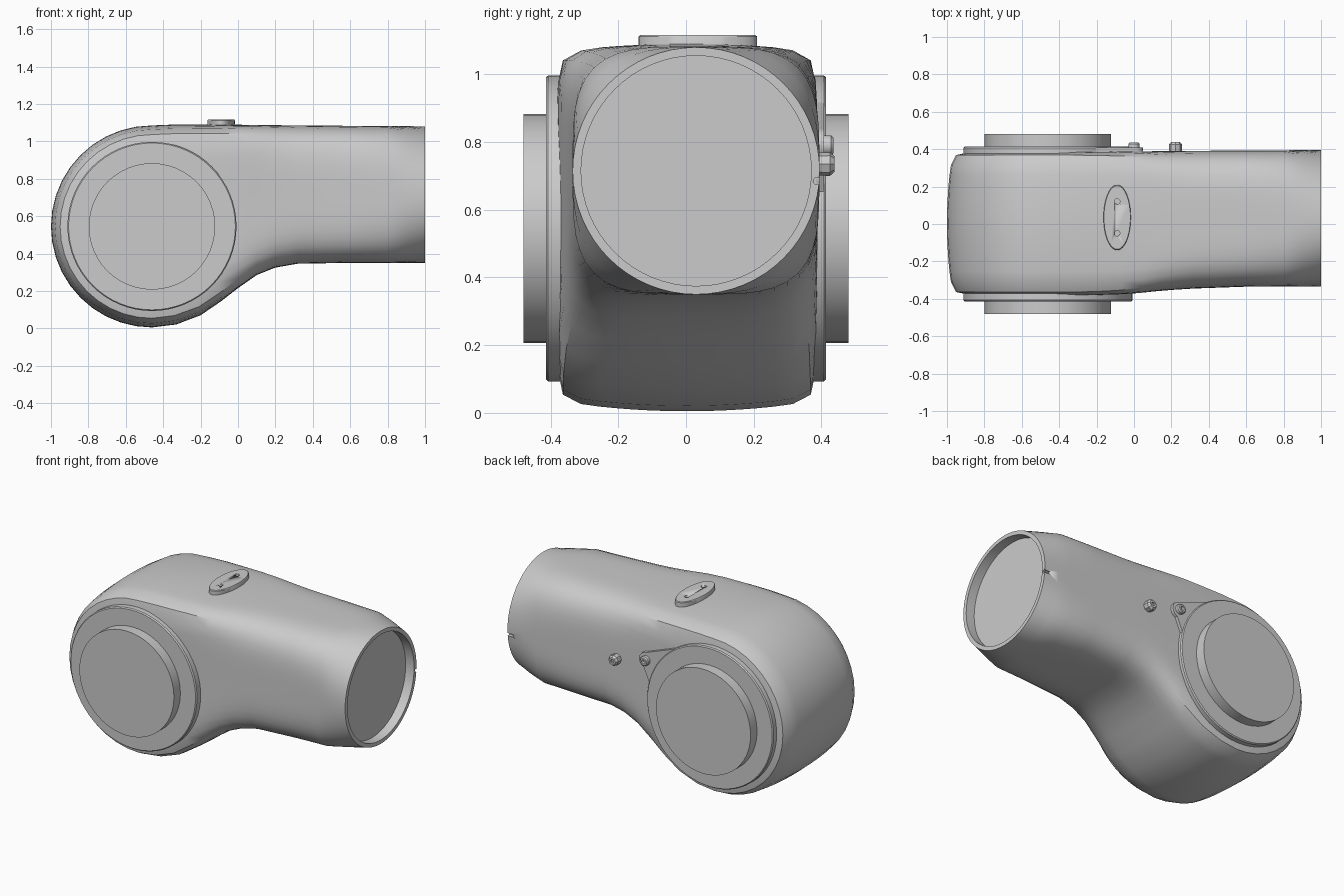
import bpy, bmesh
from math import sin, cos, pi, radians
from mathutils import Matrix, Vector

if "Cube" in bpy.data.objects:
    bpy.data.objects.remove(bpy.data.objects["Cube"])

HX, HZ, HR = -0.46, 0.545, 0.54      # drum centre and radius
SEG = 64


def finish(bm, name, angle=30):
    bmesh.ops.remove_doubles(bm, verts=bm.verts, dist=1e-4)
    bmesh.ops.recalc_face_normals(bm, faces=bm.faces)
    me = bpy.data.meshes.new(name)
    bm.to_mesh(me)
    bm.free()
    ob = bpy.data.objects.new(name, me)
    bpy.context.collection.objects.link(ob)
    bpy.ops.object.select_all(action='DESELECT')
    bpy.context.view_layer.objects.active = ob
    ob.select_set(True)
    bpy.ops.object.shade_smooth_by_angle(angle=radians(angle))
    return ob


def loft(rings, name, angle=30, cap_start=True):
    bm = bmesh.new()
    vs = [[bm.verts.new(p) for p in r] for r in rings]
    n = len(vs[0])
    if not cap_start:                 # first ring is folded flat: weld it
        bmesh.ops.remove_doubles(bm, verts=[], dist=1e-4)
    for a, b in zip(vs, vs[1:]):
        for i in range(n):
            bm.faces.new((a[i], a[(i + 1) % n], b[(i + 1) % n], b[i]))
    if cap_start:
        bm.faces.new(vs[0])
    bm.faces.new(vs[-1])
    return finish(bm, name, angle)


def turned(name, x, z, profile, seg=48, angle=30):
    """Turned part along y from (radius, y) pairs."""
    return loft([[(x + r * cos(2 * pi * i / seg), y, z + r * sin(2 * pi * i / seg))
                  for i in range(seg)] for r, y in profile], name, angle)


def cut(ob, cutter):
    m = ob.modifiers.new("cut", 'BOOLEAN')
    m.operation, m.solver, m.object = 'DIFFERENCE', 'EXACT', cutter
    bpy.context.view_layer.objects.active = ob
    bpy.ops.object.modifier_apply(modifier=m.name)
    bpy.data.objects.remove(cutter)


def peg(r, depth, loc, rot=None):
    bm = bmesh.new()
    bmesh.ops.create_cone(bm, cap_ends=True, segments=12, radius1=r, radius2=r, depth=depth,
                          matrix=Matrix.Translation(loc) @ (rot or Matrix()))
    ob = finish(bm, "cutter")
    ob.hide_render = True
    return ob


# Elbow body: each station is centre, top, bottom, y range, squareness, crown
stations = []
for i in range(11):
    t = pi - pi / 2 * i / 10
    x, h = HX + HR * cos(t), HR * sin(t)
    stations.append(((HX, HZ), (x, HZ + h), (x, HZ - h), -.38, .385, 16, .055))
stations += [
    ((-.42, .55), (-.34, 1.09), (-.33, .021), -.38, .385, 16, .055),
    ((-.30, .57), (-.20, 1.09), (-.20, .07), -.38, .385, 14, .05),
    ((-.16, .61), (-.06, 1.09), (-.09, .145), -.377, .387, 11, .045),
    ((-.02, .65), (.06, 1.088), (.00, .215), -.37, .388, 8, .035),
    ((.10, .68), (.14, 1.087), (.10, .285), -.36, .389, 6, .02),
    ((.20, .70), (.23, 1.086), (.20, .325), -.352, .39, 5, .01),
    ((.32, .715), (.32, 1.085), (.32, .346), -.345, .391, 4.4, 0),
    ((.60, .716), (.60, 1.083), (.60, .35), -.335, .393, 4, 0),
    ((.80, .716), (.80, 1.082), (.80, .35), -.335, .394, 3.7, 0),
    ((.90, .715), (.90, 1.081), (.90, .35), -.335, .395, 2.7, 0),
    ((1.0, .715), (1.0, 1.08), (1.0, .35), -.335, .395, 2, 0),
    ((1.0, .715), (1.0, 1.055), (1.0, .375), -.31, .37, 2, 0),
    ((.94, .715), (.94, 1.055), (.94, .375), -.31, .37, 2, 0),
]
rings = []
for c, top, bot, y0, y1, n, crown in stations:
    ring = []
    for k in range(SEG):
        a = 2 * pi * k / SEG
        f = (abs(cos(a)) ** n + abs(sin(a)) ** n) ** (-1 / n)
        p, q = f * cos(a), f * sin(a)
        e = top if q >= 0 else bot
        s = abs(q) * (1 - crown * p * p)
        ring.append((c[0] + (e[0] - c[0]) * s, (y0 + y1) / 2 + p * (y1 - y0) / 2,
                     c[1] + (e[1] - c[1]) * s))
    rings.append(ring)
body = loft(rings, "elbow_body", 32, cap_start=False)
# Small locating notch in the socket rim
cut(body, peg(.011, .08, (1, .387, .685), Matrix.Rotation(pi / 2, 4, 'Y')))

# Side flanges and raised round caps
for side, s in (("front", -1), ("back", 1)):
    turned(side + "_flange", HX, HZ, [(.452, s * .35), (.452, s * .407), (.446, s * .414)], 64)
    turned(side + "_cap", HX, HZ, [(.338, s * .40), (.338, s * .48)], 48)

# Ear on the back flange, a tapering tab with a rounded tip
outline = [(HX + .44 * cos(radians(a)), HZ + .44 * sin(radians(a))) for a in (12, 30, 48, 64)][::-1]
outline += [(.05 * cos(radians(a)), .79 + .05 * sin(radians(a))) for a in range(90, -75, -20)]
outline.sort(key=lambda p: 0)
# order: flange points 64..12 lie inside the flange, tip points go top to bottom
arc, tip = outline[:4], outline[4:]
loft([[(x, y, z) for x, z in arc + tip[::-1]] for y in (.36, .408)], "flange_ear")

# Ear screw (hollow head) and hexagonal side stud
turned("ear_screw", 0, .79, [(.03, .39), (.03, .428), (.024, .435), (.013, .435), (.013, .415)], 16)
turned("side_stud", .222, .735, [(.033, .37), (.035, .425), (.024, .438), (.012, .438), (.012, .425)], 8)

# Oval plate on top with two small holes
oval = [(.073 * cos(2 * pi * i / 48), .175 * sin(2 * pi * i / 48)) for i in range(48)]
plate = loft([[(-.09 + x * k, .035 + y * k, z) for x, y in oval]
              for k, z in ((1, 1.05), (1, 1.112), (.97, 1.116))], "top_plate")
for y in (.12, -.05):
    cut(plate, peg(.015, .03, (-.09, y, 1.115)))
